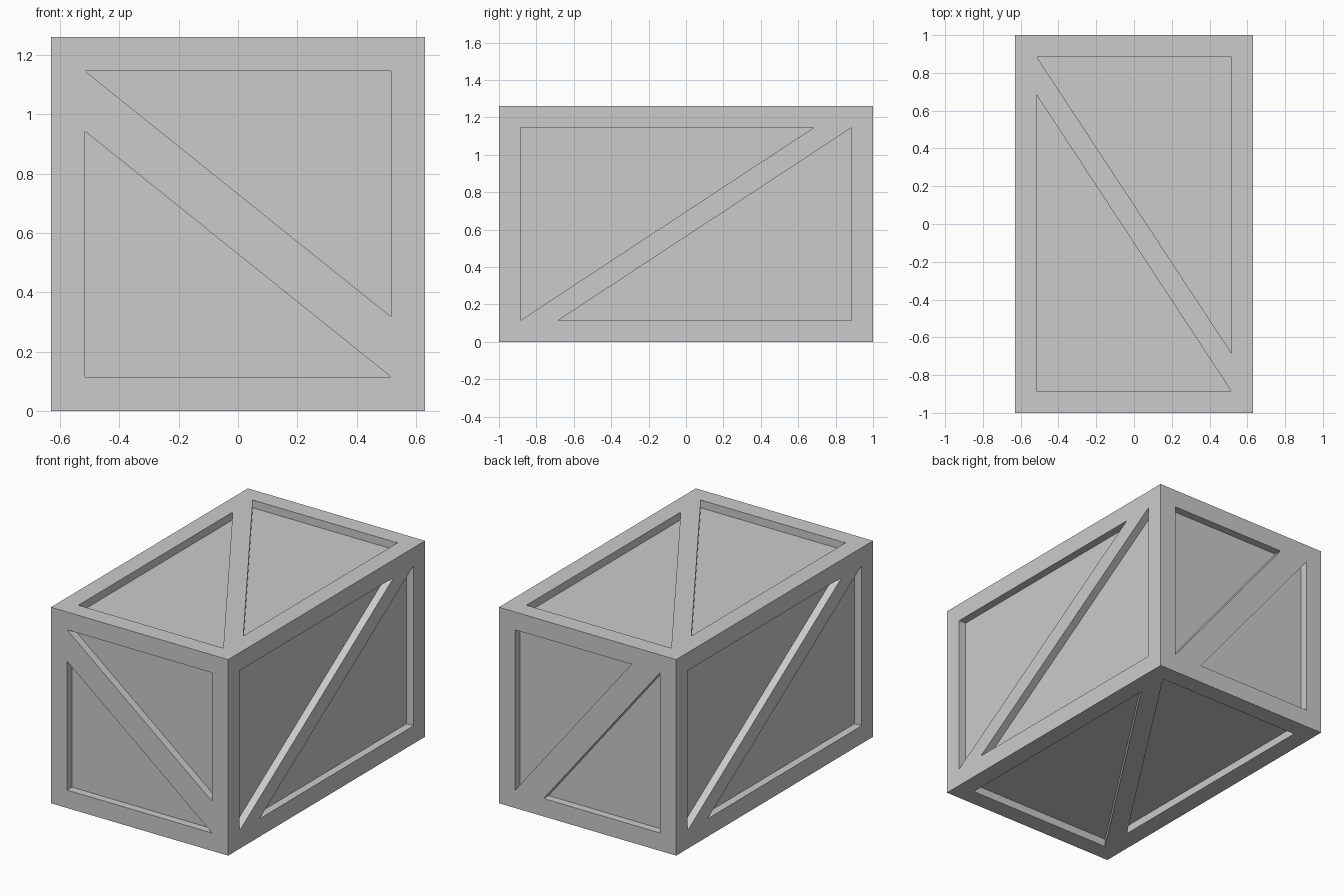
import bpy, bmesh
from mathutils import Vector

cube = bpy.data.objects.get("Cube")
if cube:
    bpy.data.objects.remove(cube, do_unlink=True)

HALF = Vector((0.63, 1.0, 0.63))
BORDER = 0.115   # frame width
GAP = 0.203      # brace width measured along the frame
DEPTH = 0.05     # panel recess
X, Y, Z = range(3)

grey = bpy.data.materials.new("crate grey")
grey.use_nodes = True
color = (0.6, 0.6, 0.6, 1)
grey.diffuse_color = color
grey.node_tree.nodes["Principled BSDF"].inputs["Base Color"].default_value = color


def make_object(name, bm):
    bmesh.ops.recalc_face_normals(bm, faces=bm.faces)
    mesh = bpy.data.meshes.new(name)
    bm.to_mesh(mesh)
    bm.free()
    mesh.materials.append(grey)
    obj = bpy.data.objects.new(name, mesh)
    obj.location.z = HALF.z
    bpy.context.collection.objects.link(obj)
    return obj


def add_prism(bm, axis, side, triangle):
    """Triangular prism sunk DEPTH into one face of the crate."""
    u, v = [i for i in range(3) if i != axis]
    rings = []
    for offset in (-DEPTH, DEPTH):
        ring = []
        for pu, pv in triangle:
            co = Vector()
            co[u], co[v], co[axis] = pu, pv, side * (HALF[axis] + offset)
            ring.append(bm.verts.new(co))
        rings.append(ring)
    low, high = rings
    bm.faces.new(low)
    bm.faces.new(high)
    for i in range(3):
        j = (i + 1) % 3
        bm.faces.new((low[i], low[j], high[j], high[i]))


def add_recesses(bm, axis, side, mirror, gap_on_top):
    """Two point-symmetric triangles leave a diagonal brace between them."""
    u, v = [i for i in range(3) if i != axis]
    a, b = HALF[u] - BORDER, HALF[v] - BORDER
    if gap_on_top:
        triangle = [(-a, b), (a - GAP, b), (-a, -b)]
    else:
        triangle = [(-a, b), (a, b), (a, GAP - b)]
    triangle = [(mirror * p, q) for p, q in triangle]
    add_prism(bm, axis, side, triangle)
    add_prism(bm, axis, side, [(-p, -q) for p, q in triangle])


# Solid crate block
bm = bmesh.new()
bmesh.ops.create_cube(bm, size=2)
bmesh.ops.scale(bm, vec=HALF, verts=bm.verts)
crate = make_object("braced_crate", bm)

# Panel recesses on all six sides: axis, side, mirror, gap on top edge
bm = bmesh.new()
for face in ((Y, -1, 1, False), (Y, 1, -1, True),
             (X, 1, 1, True), (X, -1, -1, True),
             (Z, 1, 1, False), (Z, -1, -1, False)):
    add_recesses(bm, *face)
cutter = make_object("panel_cutter", bm)
cutter.hide_render = True

# Cut the recesses, then drop the cutter
cut = crate.modifiers.new("panel recesses", "BOOLEAN")
cut.operation = "DIFFERENCE"
cut.solver = "EXACT"
cut.object = cutter
bpy.context.view_layer.update()
result = bpy.data.meshes.new_from_object(
    crate.evaluated_get(bpy.context.evaluated_depsgraph_get()))
crate.modifiers.clear()
crate.data = result
bpy.data.objects.remove(cutter, do_unlink=True)
